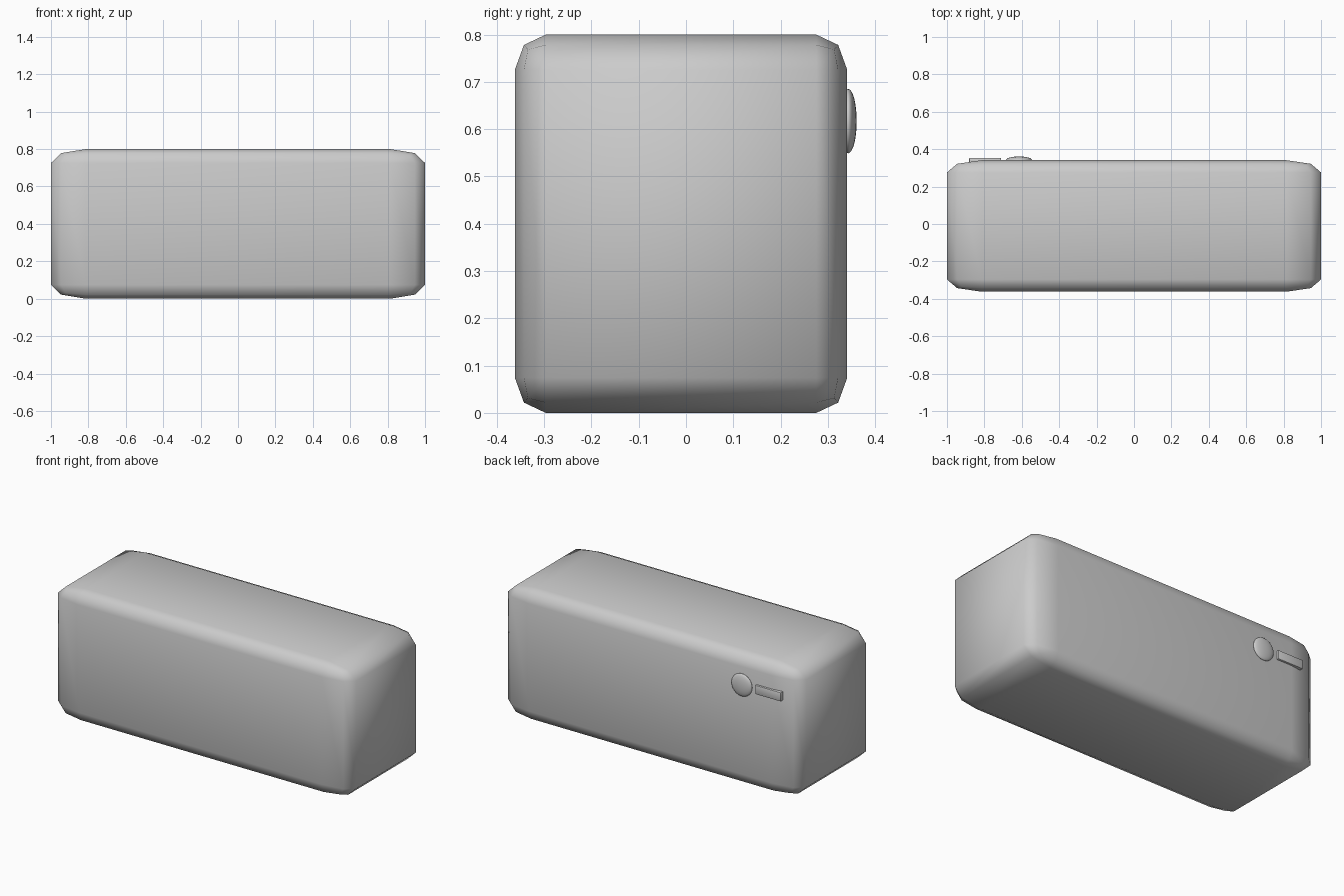
import bpy, math

if "Cube" in bpy.data.objects:
    bpy.data.objects.remove(bpy.data.objects["Cube"])

def finish(ob, name, angle=180):
    ob.name = name
    bpy.ops.object.shade_smooth_by_angle(angle=math.radians(angle))
    return ob

def rounded_box(name, loc, size, width, segments, stretch, angle):
    bpy.ops.mesh.primitive_cube_add(size=1, location=loc)
    ob = bpy.context.object
    ob.scale = size
    if not stretch:  # even bevel on all axes
        bpy.ops.object.transform_apply(location=False, rotation=False, scale=True)
    mod = ob.modifiers.new("rounding", 'BEVEL')
    mod.width = width
    mod.segments = segments
    bpy.ops.object.modifier_apply(modifier=mod.name)
    if stretch:      # bevel follows the proportions of the box
        bpy.ops.object.transform_apply(location=False, rotation=False, scale=True)
    return finish(ob, name, angle)

# Main case, its rounding stretched with its length
rounded_box("case", (0, -0.0105, 0.4), (2, 0.703, 0.8), 0.093, 2, True, 180)

# Domed round button on the back
bpy.ops.mesh.primitive_uv_sphere_add(segments=32, ring_count=16, radius=1,
                                     location=(-0.615, 0.343, 0.617))
bpy.context.object.scale = (0.069, 0.018, 0.068)
bpy.ops.object.transform_apply(location=False, rotation=False, scale=True)
finish(bpy.context.object, "round_button")

# Flat bar button beside it
rounded_box("bar_button", (-0.796, 0.338, 0.617), (0.172, 0.03, 0.055), 0.005, 2, False, 40)
